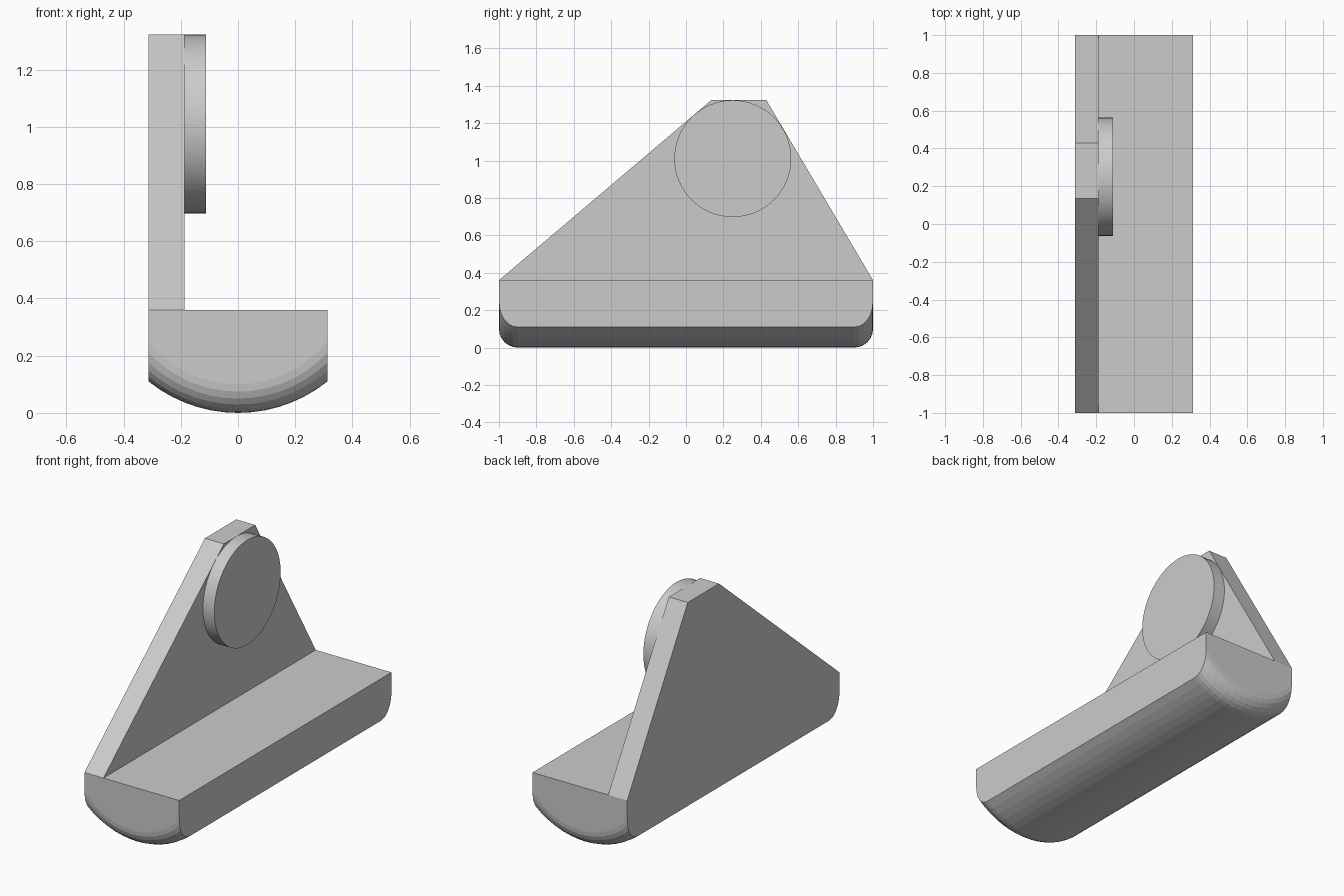
import bpy, bmesh, math

if "Cube" in bpy.data.objects:
    bpy.data.objects.remove(bpy.data.objects["Cube"])

HALF_W = 0.3125      # half width of the base
BASE_TOP = 0.36
ROLL_R = 0.5         # radius of the rounded underside
FILLET = 0.1         # rounding at both ends
PLATE_X = -0.1875    # inner face of the upright plate
ARC_STEPS = 14
FILLET_STEPS = 6


def finish(bm, name):
    bmesh.ops.recalc_face_normals(bm, faces=bm.faces[:])
    mesh = bpy.data.meshes.new(name)
    bm.to_mesh(mesh)
    bm.free()
    obj = bpy.data.objects.new(name, mesh)
    bpy.context.collection.objects.link(obj)
    return obj


def loft(sections, name):
    """Skin closed sections of equal length and cap both ends."""
    bm = bmesh.new()
    rings = [[bm.verts.new(p) for p in s] for s in sections]
    n = len(rings[0])
    for a, b in zip(rings, rings[1:]):
        for i in range(n):
            j = (i + 1) % n
            bm.faces.new((a[i], a[j], b[j], b[i]))
    bm.faces.new(rings[0])
    bm.faces.new(rings[-1])
    return finish(bm, name)


def base_section(y, r):
    """Flat top, straight sides, arc of radius r underneath."""
    limit = math.asin(HALF_W / r)
    pts = []
    for i in range(ARC_STEPS + 1):
        a = limit * (2 * i / ARC_STEPS - 1)
        pts.append((r * math.sin(a), y, ROLL_R - r * math.cos(a)))
    return pts + [(HALF_W, y, BASE_TOP), (-HALF_W, y, BASE_TOP)]


# Base: rounded underside with filleted ends
end = []
for k in range(FILLET_STEPS + 1):
    a = math.pi / 2 * k / FILLET_STEPS
    end.append((1 - FILLET + FILLET * math.cos(a),
                ROLL_R - FILLET + FILLET * math.sin(a)))
stations = [(-y, r) for y, r in end] + end[::-1]
loft([base_section(y, r) for y, r in stations], "base")

# Upright plate: asymmetric trapezoid along one long side
profile = [(-1, BASE_TOP), (1, BASE_TOP), (0.43, 1.3225), (0.135, 1.3225)]
loft([[(x, y, z) for y, z in profile] for x in (-HALF_W, PLATE_X)], "upright_plate")

# Round boss on the inner face of the plate
DISC_T = 0.075
bpy.ops.mesh.primitive_cylinder_add(
    vertices=64, radius=0.3125, depth=DISC_T,
    location=(PLATE_X + DISC_T / 2, 0.25, 1.01), rotation=(0, math.pi / 2, 0))
disc = bpy.context.object
disc.name = "round_boss"
bpy.ops.object.shade_smooth_by_angle(angle=math.radians(30))
